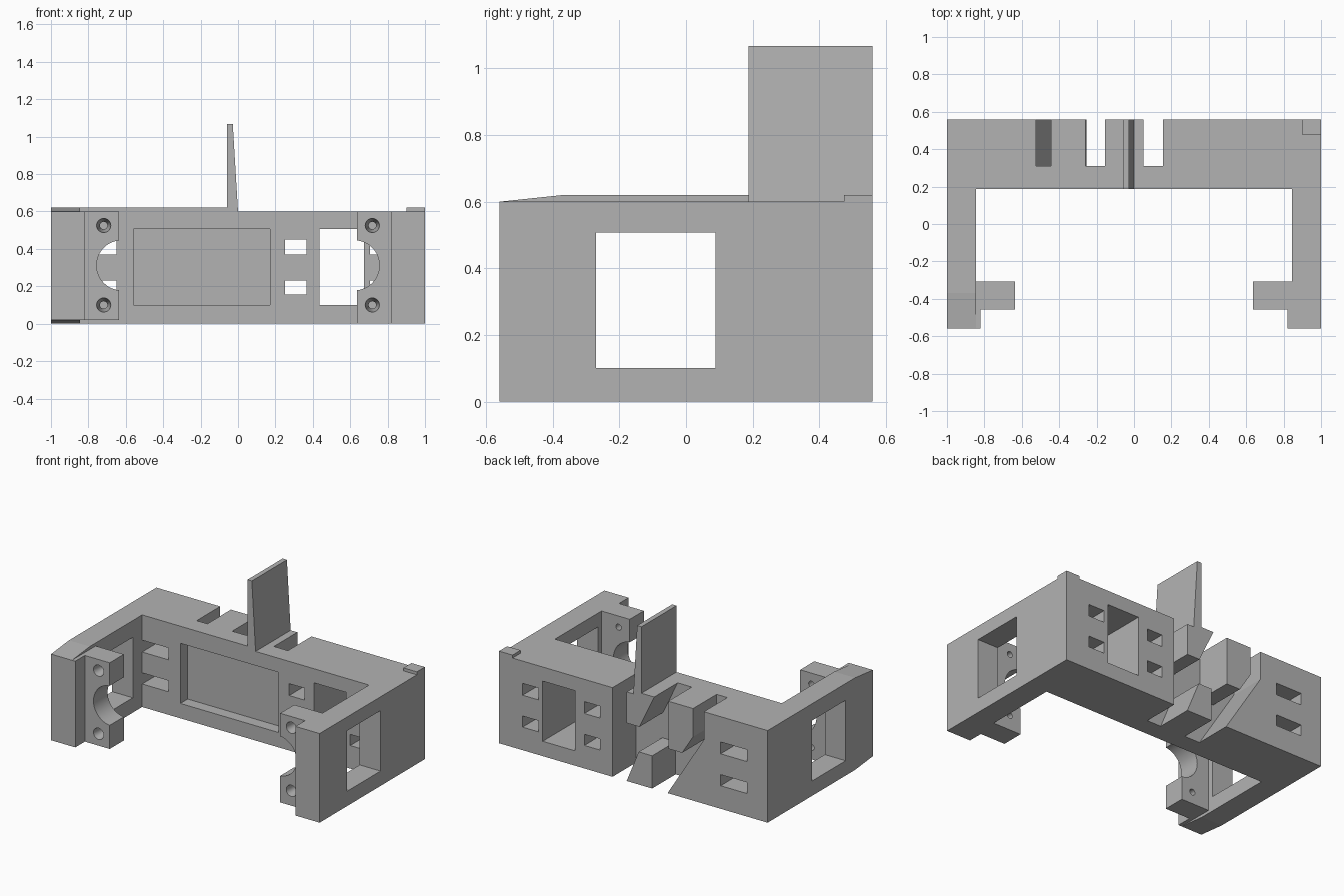
import bpy
import bmesh
from mathutils import Vector

default = bpy.data.objects.get("Cube")
if default:
    bpy.data.objects.remove(default, do_unlink=True)

grey = bpy.data.materials.new("plain grey")
grey.use_nodes = True
grey.diffuse_color = (0.45, 0.45, 0.45, 1)
grey.node_tree.nodes["Principled BSDF"].inputs["Base Color"].default_value = (0.45, 0.45, 0.45, 1)


def finish(name, bm):
    bmesh.ops.recalc_face_normals(bm, faces=bm.faces)
    mesh = bpy.data.meshes.new(name)
    bm.to_mesh(mesh)
    bm.free()
    mesh.materials.append(grey)
    obj = bpy.data.objects.new(name, mesh)
    bpy.context.collection.objects.link(obj)
    return obj


def prism(name, outline, start, end, axis="y"):
    """Extrude an (x, z) outline along y, or a (y, z) outline along x."""
    bm = bmesh.new()
    if axis == "y":
        points = [(a, start, b) for a, b in outline]
        move = Vector((0, end - start, 0))
    else:
        points = [(start, a, b) for a, b in outline]
        move = Vector((end - start, 0, 0))
    face = bm.faces.new([bm.verts.new(p) for p in points])
    new = bmesh.ops.extrude_face_region(bm, geom=[face])["geom"]
    bmesh.ops.translate(bm, vec=move, verts=[g for g in new if isinstance(g, bmesh.types.BMVert)])
    return finish(name, bm)


def box(name, x, y, z):
    return prism(name, [(x[0], z[0]), (x[1], z[0]), (x[1], z[1]), (x[0], z[1])], y[0], y[1])


def round_cutter(x, y, z, front_radius, back_radius, depth, sides=32):
    """Round cutter along y, front radius towards -y."""
    bm = bmesh.new()
    bmesh.ops.create_cone(bm, cap_ends=True, segments=sides, radius1=back_radius,
                          radius2=front_radius, depth=depth)
    for v in bm.verts:
        v.co = Vector((v.co.x + x, y - v.co.z, v.co.y + z))
    return finish("cutter", bm)


def cut(obj, *cutters):
    for cutter in cutters:
        cutter.hide_render = True
        mod = obj.modifiers.new("cut", "BOOLEAN")
        mod.operation = "DIFFERENCE"
        mod.solver = "EXACT"
        mod.object = cutter
        bpy.context.view_layer.objects.active = obj
        bpy.ops.object.modifier_apply(modifier=mod.name)
        bpy.data.objects.remove(cutter, do_unlink=True)


# Back beam, slightly higher on its right half
FRONT, BACK, INNER = 0.187, 0.56, 0.31
beam = prism("back_beam", [(-1, 0), (1, 0), (1, 0.6), (-0.06, 0.6), (-0.06, 0.62), (-1, 0.62)],
             FRONT, BACK)
# Shallow front recess and large through window
cut(beam, box("cutter", (-0.56, 0.17), (0.1, 0.265), (0.1, 0.505)),
    box("cutter", (0.435, 0.675), (0, 0.7), (0.1, 0.505)))
# Small slots in two rows
for low, high in ((0.155, 0.23), (0.37, 0.45)):
    for left, right in ((0.25, 0.365), (0.705, 0.825), (-0.845, -0.65)):
        cut(beam, box("cutter", (left, right), (0, 0.7), (low, high)))
# Rear channel area with the slanted side
cut(beam, prism("cutter", [(0.155, -0.1), (0.155, 0.8), (-0.525, 0.8), (-0.525, 0.43),
                           (-0.255, 0), (-0.192, -0.1)], INNER, 0.7))

# Blocks standing inside the channel area
prism("blade_block", [(0.05, 0.6), (0.05, 0.39), (-0.045, 0.39), (-0.155, 0.62),
                      (-0.06, 0.62), (-0.06, 0.6)], INNER, BACK)
prism("middle_block", [(-0.26, 0.62), (-0.26, 0.3), (-0.363, 0.3), (-0.445, 0.43),
                       (-0.445, 0.62)], INNER, BACK)
prism("lower_block", [(0.05, 0), (-0.04, 0.22), (-0.14, 0.22), (-0.14, 0)], INNER, BACK)

# Upright tapered blade and corner tab
prism("blade", [(-0.06, 0.6), (0, 0.6), (-0.028, 1.067), (-0.06, 1.067)], FRONT, BACK)
box("corner_tab", (0.9, 1), (0.475, BACK), (0.6, 0.62))

# Side arms: plain on the left, chamfered at the tip on the right
left_side = [(FRONT, 0), (-0.56, 0), (-0.56, 0.6), (FRONT, 0.6)]
right_side = [(FRONT, 0), (-0.37, 0), (-0.56, 0.02), (-0.56, 0.6), (-0.37, 0.62), (FRONT, 0.62)]
for name, side, outline, floor in (("left", 1, left_side, 0), ("right", -1, right_side, 0.02)):
    arm = prism(name + "_arm", outline, 0.845 * side, side, "x")
    window = [(-0.27, 0.1), (0.088, 0.1), (0.088, 0.507), (-0.27, 0.507)]
    cut(arm, prism("cutter", window, 0.7 * side, 1.2 * side, "x"))
    box(name + "_arm_lip", sorted((0.82 * side, 0.845 * side)), (-0.56, -0.458), (floor, 0.6))

    # Mounting ear with half-round opening and two countersunk screw holes
    ear = box(name + "_mounting_ear", sorted((0.635 * side, 0.845 * side)), (-0.458, -0.308),
              (floor, 0.6))
    cut(ear, round_cutter(0.622 * side, -0.38, 0.312, 0.134, 0.134, 0.4, 48))
    for height in (0.1, 0.525):
        cut(ear, round_cutter(0.718 * side, -0.383, height, 0.038, 0.02, 0.152))
    bpy.ops.object.select_all(action="DESELECT")
    ear.select_set(True)
    bpy.context.view_layer.objects.active = ear
    bpy.ops.object.shade_smooth_by_angle(angle=0.5)
